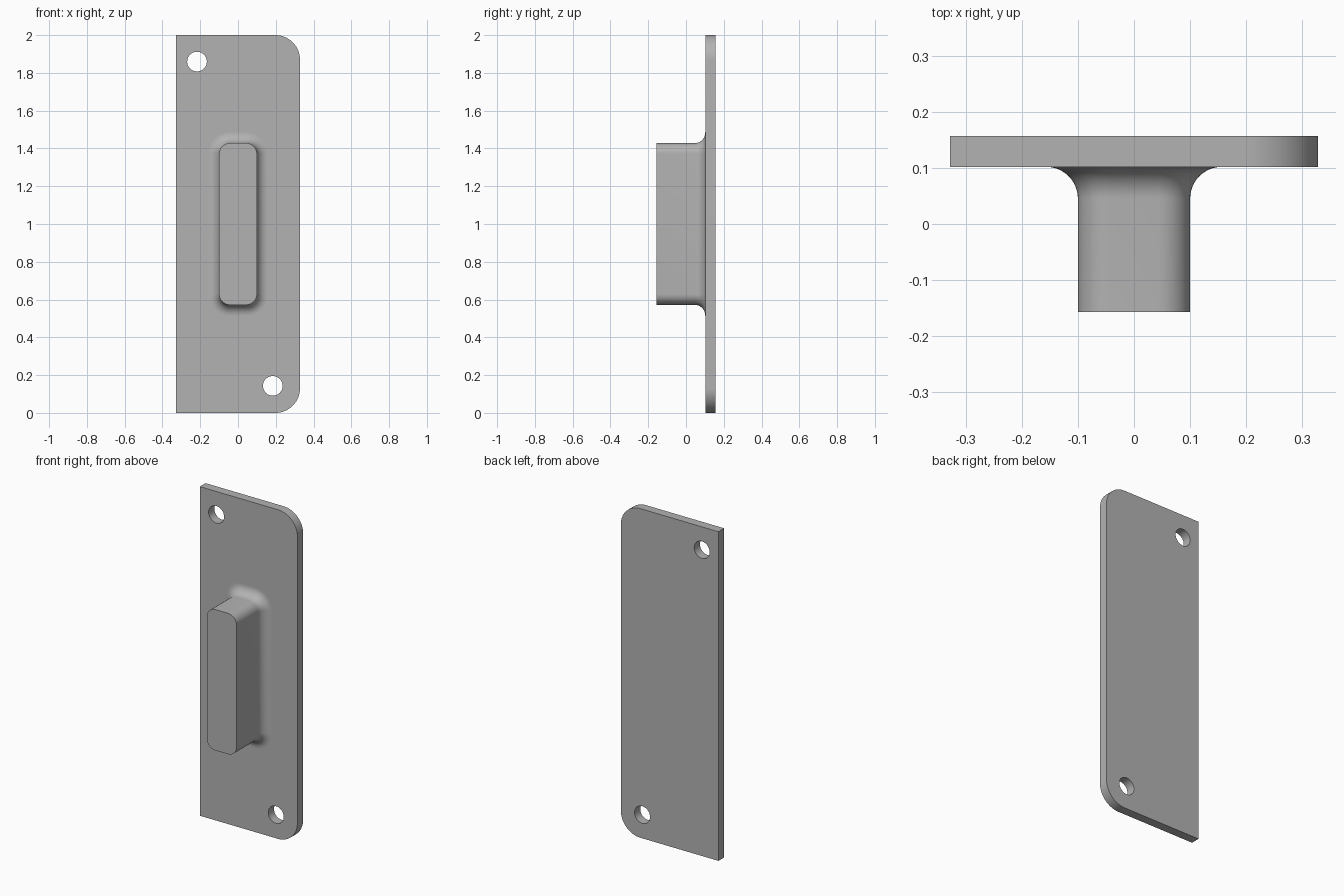
import bpy
import bmesh
from math import cos, sin, pi, radians

cube = bpy.data.objects.get("Cube")
if cube:
    bpy.data.objects.remove(cube, do_unlink=True)

HALF_W, HEIGHT = 0.328, 2.0
BACK, FACE, GRIP_END = 0.157, 0.102, -0.157   # depths along y
GRIP_HALF_W, GRIP_HALF_H, GRIP_Z = 0.1, 0.428, 1.0
GRIP_R, FILLET, CORNER_R, HOLE_R = 0.057, 0.057, 0.13, 0.052

grey = bpy.data.materials.new("plain grey")
grey.use_nodes = True
colour = (0.45, 0.45, 0.45, 1)
grey.diffuse_color = colour
grey.node_tree.nodes["Principled BSDF"].inputs["Base Color"].default_value = colour


def arc(cx, cz, r, start, sweep, steps):
    """Points along an arc in the x-z plane."""
    angles = [start + sweep * i / steps for i in range(steps + 1)]
    return [(cx + r * cos(a), cz + r * sin(a)) for a in angles]


def rounded_rect(hw, hh, r, cz):
    """Counter-clockwise outline with four rounded corners."""
    pts = []
    for k, (sx, sz) in enumerate([(1, 1), (-1, 1), (-1, -1), (1, -1)]):
        pts += arc(sx * (hw - r), cz + sz * (hh - r), r, k * pi / 2, pi / 2, 12)
    return pts


def finish(name, bm):
    """Turn a bmesh into a grey object with smooth curves and crisp edges."""
    bmesh.ops.remove_doubles(bm, verts=bm.verts, dist=1e-5)
    bmesh.ops.recalc_face_normals(bm, faces=bm.faces)
    mesh = bpy.data.meshes.new(name)
    bm.to_mesh(mesh)
    bm.free()
    mesh.materials.append(grey)
    obj = bpy.data.objects.new(name, mesh)
    bpy.context.collection.objects.link(obj)
    bpy.ops.object.select_all(action='DESELECT')
    obj.select_set(True)
    bpy.context.view_layer.objects.active = obj
    bpy.ops.object.shade_smooth_by_angle(angle=radians(30))
    return obj


# Back plate: square corners on one side, rounded on the other, two screw holes
outline = [(-HALF_W, HEIGHT), (-HALF_W, 0)]
outline += arc(HALF_W - CORNER_R, CORNER_R, CORNER_R, -pi / 2, pi / 2, 16)
outline += arc(HALF_W - CORNER_R, HEIGHT - CORNER_R, CORNER_R, 0, pi / 2, 16)
holes = [arc(x, z, HOLE_R, 0, 2 * pi, 40)[:-1]
         for x, z in [(-0.217, 1.86), (0.184, 0.143)]]

curve = bpy.data.curves.new("plate_profile", 'CURVE')
curve.dimensions = '2D'
curve.fill_mode = 'BOTH'
curve.extrude = (BACK - FACE) / 2
for points in [outline] + holes:
    spline = curve.splines.new('POLY')
    spline.points.add(len(points) - 1)
    for p, (x, z) in zip(spline.points, points):
        p.co = (x, z, 0, 1)
    spline.use_cyclic_u = True

profile = bpy.data.objects.new("plate_profile", curve)
bpy.context.collection.objects.link(profile)
depsgraph = bpy.context.evaluated_depsgraph_get()
flat_mesh = bpy.data.meshes.new_from_object(profile.evaluated_get(depsgraph))
bm = bmesh.new()
bm.from_mesh(flat_mesh)
for v in bm.verts:
    x, z, depth = v.co
    v.co = (x, (BACK + FACE) / 2 - depth, z)
bpy.data.objects.remove(profile, do_unlink=True)
bpy.data.curves.remove(curve)
bpy.data.meshes.remove(flat_mesh)
finish("back_plate", bm)

# Grip block: rounded bar flaring into the plate through a concave fillet
sections = [(GRIP_END, 0)]
for i in range(13):
    a = pi / 2 * i / 12
    sections.append((FACE - FILLET + FILLET * sin(a), FILLET * (1 - cos(a))))
sections.append((FACE + 0.01, FILLET))   # foot seated inside the plate

bm = bmesh.new()
rings = []
for y, grow in sections:
    pts = rounded_rect(GRIP_HALF_W + grow, GRIP_HALF_H + grow, GRIP_R + grow, GRIP_Z)
    rings.append([bm.verts.new((x, y, z)) for x, z in pts])
for a, b in zip(rings, rings[1:]):
    for i in range(len(a)):
        j = (i + 1) % len(a)
        bm.faces.new((a[i], a[j], b[j], b[i]))
bm.faces.new(rings[0])
bm.faces.new(rings[-1])
finish("grip_block", bm)
